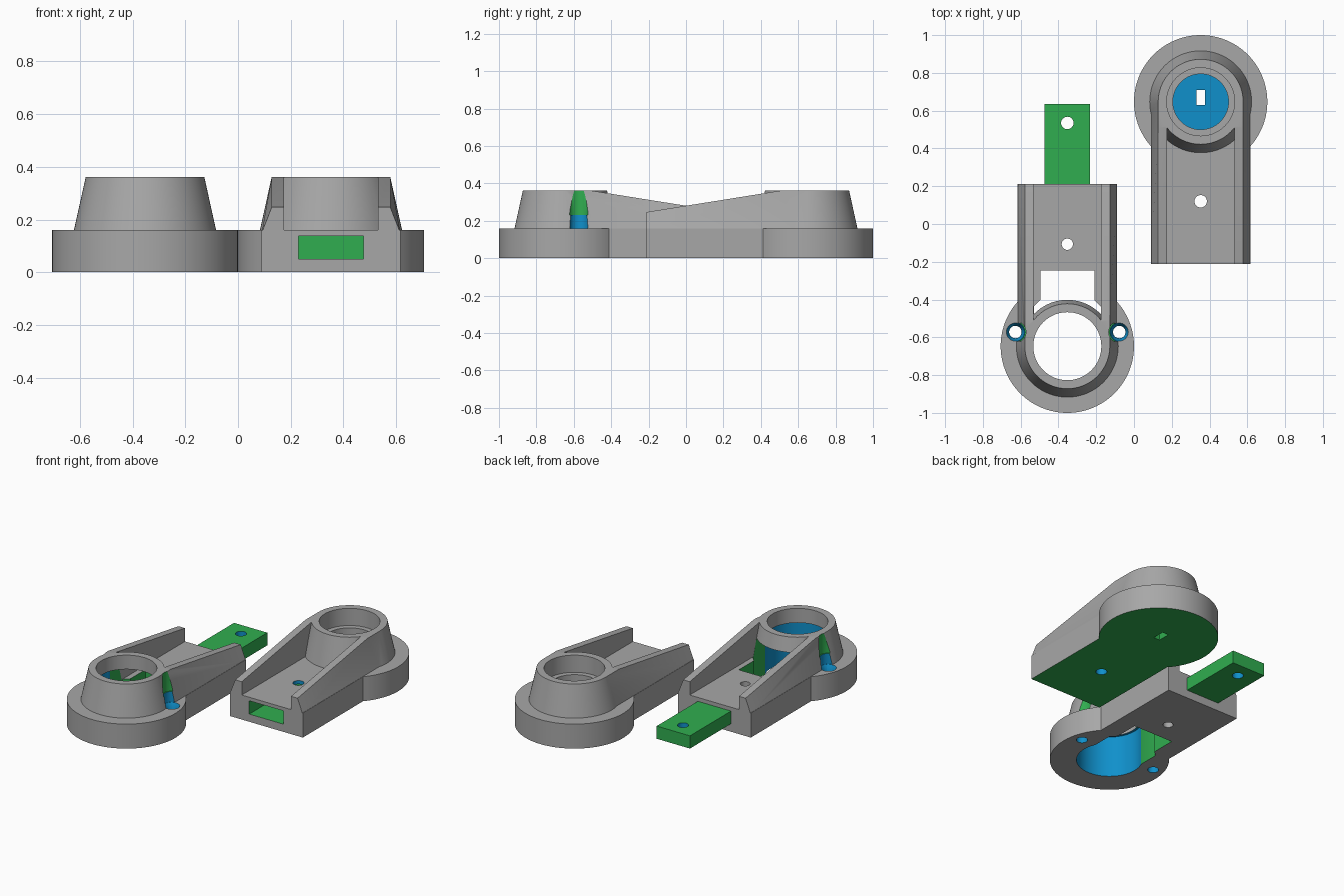
import bpy, bmesh, math
from mathutils import Matrix, Vector

if "Cube" in bpy.data.objects:
    bpy.data.objects.remove(bpy.data.objects["Cube"])

def material(name, rgb):
    m = bpy.data.materials.new(name)
    m.diffuse_color = (*rgb, 1)
    m.use_nodes = True
    m.node_tree.nodes["Principled BSDF"].inputs["Base Color"].default_value = m.diffuse_color
    return m

MATS = [material("grey", (0.39, 0.39, 0.39)),
        material("green", (0.03, 0.42, 0.08)),
        material("blue", (0.005, 0.28, 0.6))]
GREY, GREEN, BLUE = 0, 1, 2
SEG = 72
R, ARM, H, TOP = 0.353, 0.858, 0.16, 0.362   # flange radius, arm reach, base and boss heights
HW, RIB_IN, RIB_OUT = 0.263, 0.178, 0.225    # arm half width, rib inside and outside

def finish(bm, name, mat):
    bmesh.ops.recalc_face_normals(bm, faces=bm.faces)
    for f in bm.faces:
        f.material_index = mat
    me = bpy.data.meshes.new(name)
    bm.to_mesh(me)
    bm.free()
    for m in MATS:
        me.materials.append(m)
    ob = bpy.data.objects.new(name, me)
    bpy.context.collection.objects.link(ob)
    return ob

def prism(name, outline, z0, z1, mat=GREY):
    bm = bmesh.new()
    f = bm.faces.new([bm.verts.new((x, y, z0)) for x, y in outline])
    up = bmesh.ops.extrude_face_region(bm, geom=[f])["geom"]
    bmesh.ops.translate(bm, vec=(0, 0, z1 - z0),
                        verts=[v for v in up if isinstance(v, bmesh.types.BMVert)])
    return finish(bm, name, mat)

def box(name, x, y0, y1, z0, z1, mat=GREY):
    return prism(name, [(-x, y0), (x, y0), (x, y1), (-x, y1)], z0, z1, mat)

def cone(name, x, y, r0, r1, z0, z1, mat=GREY, seg=SEG):
    bm = bmesh.new()
    bmesh.ops.create_cone(bm, cap_ends=True, segments=seg, radius1=r0, radius2=r1,
                          depth=z1 - z0, matrix=Matrix.Translation((x, y, (z0 + z1) / 2)))
    return finish(bm, name, mat)

def hull(name, pts):
    bm = bmesh.new()
    for p in pts:
        bm.verts.new(p)
    bmesh.ops.convex_hull(bm, input=bm.verts)
    bmesh.ops.dissolve_limit(bm, angle_limit=0.01, verts=bm.verts, edges=bm.edges)
    return finish(bm, name, GREY)

def combine(ob, other, op):
    mod = ob.modifiers.new(op, 'BOOLEAN')
    mod.operation, mod.object, mod.solver = op, other, 'EXACT'
    bpy.context.view_layer.update()
    me = bpy.data.meshes.new_from_object(ob.evaluated_get(bpy.context.evaluated_depsgraph_get()))
    ob.modifiers.clear()
    ob.data = me
    bpy.data.objects.remove(other)

def cut(ob, *cutters):
    for c in cutters:
        combine(ob, c, 'DIFFERENCE')

def bracket(name):
    # flange and arm in one outline
    a = math.acos(HW / R)
    sweep = math.pi + 2 * a
    outline = [(HW, ARM), (-HW, ARM)]
    for i in range(SEG + 1):
        t = math.pi - a + sweep * i / SEG
        outline.append((R * math.cos(t), R * math.sin(t)))
    ob = prism(name, outline, 0, H)
    # tapered boss
    combine(ob, cone("boss", 0, 0, 0.272, RIB_OUT, 0.15, TOP), 'UNION')
    # sloping ribs
    for s in (-1, 1):
        pts = []
        for y, z in ((ARM, 0.247), (0, TOP)):
            pts += [(s * RIB_IN, y, 0.15), (s * HW, y, 0.15), (s * RIB_OUT, y, z), (s * RIB_IN, y, z)]
        pts += [(s * RIB_IN, 0.137, TOP), (s * RIB_OUT, 0.137, TOP)]
        combine(ob, hull("rib", pts), 'UNION')
    return ob

def place(ob, matrix):
    ob.data.transform(matrix)
    bpy.ops.object.select_all(action='DESELECT')
    ob.select_set(True)
    bpy.context.view_layer.objects.active = ob
    bpy.ops.object.shade_smooth_by_angle(angle=math.radians(30))

# Socket bracket: stepped cup, keyed floor, end pocket
socket = bracket("socket_bracket")
cut(socket,
    cone("cup", 0, 0, 0.18, 0.18, 0.25, 0.5),
    cone("cup_well", 0, 0, 0.147, 0.147, 0.05, 0.3),
    box("pocket", 0.124, 0.43, 0.95, 0.05, 0.137, GREEN),
    cone("pin_hole", 0, 0.527, 0.033, 0.033, -0.1, 0.3, BLUE, 32),
    box("key_slot", 0.022, -0.063, 0.017, -0.1, 0.1, GREEN))
for f in socket.data.polygons:
    if f.normal.z < -0.9 and f.center.z < 0.002:
        f.material_index = GREEN          # underside
    elif f.normal.z > 0.9 and abs(f.center.z - 0.05) < 0.002 and f.center.y < 0.3:
        f.material_index = BLUE           # cup floor
place(socket, Matrix.Translation((0.353, 0.647, 0)) @ Matrix.Rotation(math.pi, 4, 'Z'))

# Tongue bracket: through bore, window behind the boss, screw holes
plug = bracket("tongue_bracket")
half = [(0.177, 0.03), (0.177, 0.21), (0.143, 0.245), (0.143, 0.402)]
window = half + [(-x, y) for x, y in reversed(half)]
cut(plug,
    prism("window", window, -0.1, 0.27, GREEN),
    cone("bore", 0, 0, 0.18, 0.18, 0.2, 0.5),
    cone("lower_bore", 0, 0, 0.195, 0.195, -0.1, 0.268, BLUE),
    cone("arm_hole", 0, 0.54, 0.03, 0.03, -0.1, 0.3, GREY, 32))
for s in (-1, 1):
    x, y = s * 0.275, 0.075
    cut(plug,
        cone("screw_hole", x, y, 0.033, 0.033, -0.1, 0.3, BLUE, 32),
        cone("countersink", x, y, 0.03, 0.05, 0.12, 0.165, BLUE, 32),
        cone("driver_access_low", x, y, 0.05, 0.05, 0.161, 0.24, BLUE, 32),
        cone("driver_access_high", x, y, 0.056, 0.056, 0.23, 0.5, GREEN, 32))
left = Matrix.Translation((-0.353, -0.647, 0))
place(plug, left)

# Tongue that fits the pocket
tongue = box("tongue", 0.12, ARM - 0.002, 1.282, 0.052, 0.135, GREEN)
cut(tongue, cone("tongue_hole", 0, 1.182, 0.033, 0.033, -0.1, 0.3, BLUE, 32))
place(tongue, left)
